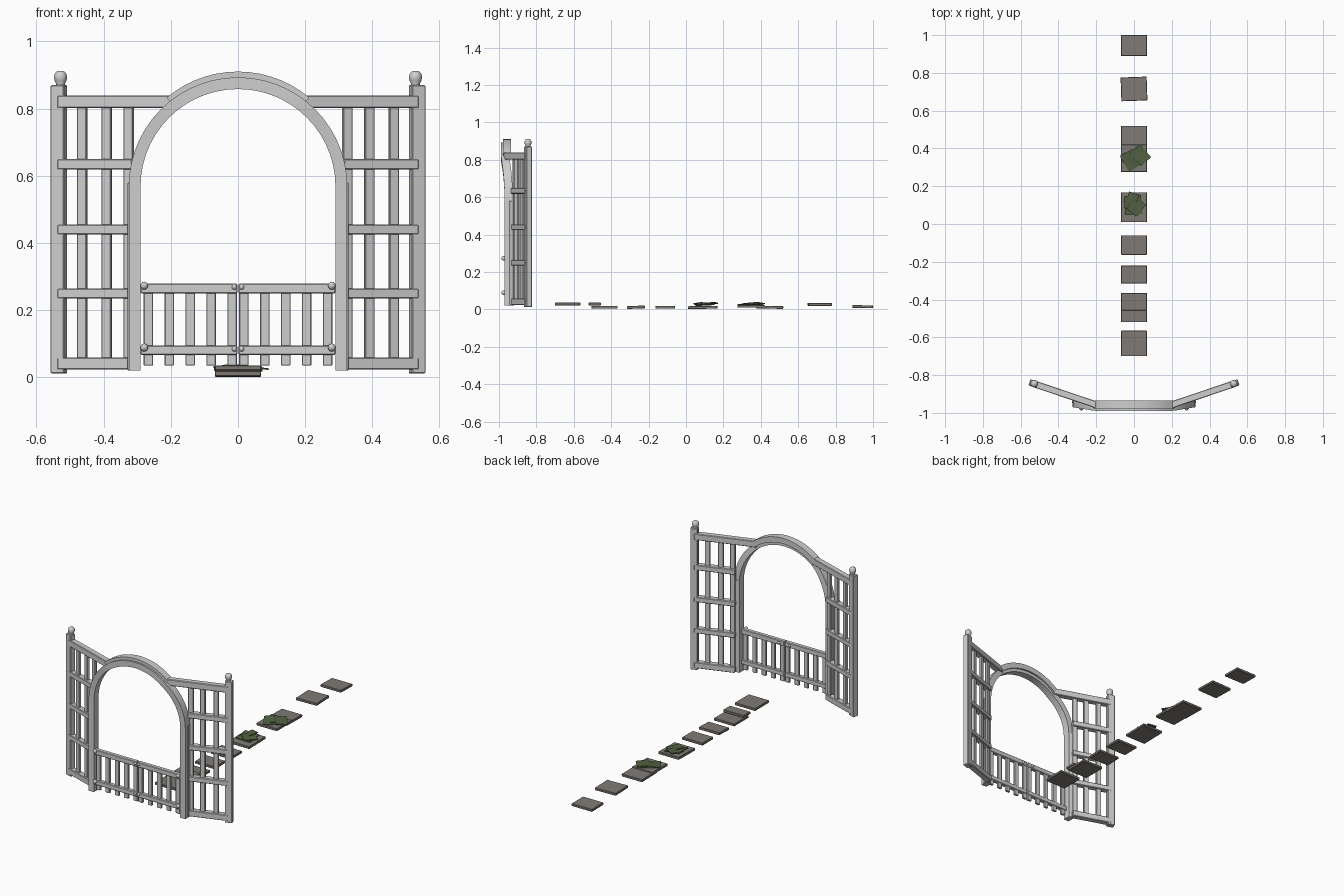
import bpy, bmesh, math
from mathutils import Matrix, Vector, Euler

cube = bpy.data.objects.get("Cube")
if cube:
    bpy.data.objects.remove(cube)


def material(name, color):
    m = bpy.data.materials.new(name)
    m.use_nodes = True
    m.diffuse_color = (*color, 1)
    bsdf = next(n for n in m.node_tree.nodes if n.type == 'BSDF_PRINCIPLED')
    bsdf.inputs["Base Color"].default_value = (*color, 1)
    bsdf.inputs["Roughness"].default_value = 0.8
    return m


PAINT = material("pale grey paint", (0.62, 0.62, 0.62))
STONE = material("brown grey stone", (0.215, 0.195, 0.175))
LEAF = material("dark green leaf", (0.085, 0.125, 0.055))


def finish(name, bm, mat, smooth=False):
    bmesh.ops.recalc_face_normals(bm, faces=bm.faces)
    me = bpy.data.meshes.new(name)
    bm.to_mesh(me)
    bm.free()
    me.materials.append(mat)
    ob = bpy.data.objects.new(name, me)
    bpy.context.collection.objects.link(ob)
    if smooth:
        bpy.ops.object.select_all(action='DESELECT')
        ob.select_set(True)
        bpy.context.view_layer.objects.active = ob
        bpy.ops.object.shade_smooth_by_angle(angle=math.radians(40))
    return ob


def box(name, center, size, rot=(0, 0, 0), mat=PAINT, bevel=0.003):
    bm = bmesh.new()
    bmesh.ops.create_cube(bm, size=1, matrix=Matrix.Diagonal((*size, 1)))
    if bevel:
        bmesh.ops.bevel(bm, geom=bm.edges[:], offset=bevel, segments=1, affect='EDGES')
    bm.transform(Matrix.Translation(center) @ Euler(rot).to_matrix().to_4x4())
    return finish(name, bm, mat)


def lathe(name, center, profile, steps=14):
    bm = bmesh.new()
    rings = []
    for r, z in profile:
        rings.append([bm.verts.new((center[0] + r * math.cos(a), center[1] + r * math.sin(a), z))
                      for a in (math.tau * i / steps for i in range(steps))])
    for a, b in zip(rings, rings[1:]):
        for i in range(steps):
            j = (i + 1) % steps
            bm.faces.new((a[i], a[j], b[j], b[i]))
    bm.faces.new(rings[0])
    bm.faces.new(rings[-1])
    return finish(name, bm, PAINT, True)


def knob(name, center, radius):
    bm = bmesh.new()
    bmesh.ops.create_uvsphere(bm, u_segments=10, v_segments=6, radius=radius,
                              matrix=Matrix.Translation(center))
    return finish(name, bm, PAINT, True)


def band(name, pairs, y_of, depth):
    """Rectangular band through (inner, outer) points in the xz plane."""
    bm = bmesh.new()
    rings = []
    for (xi, zi), (xo, zo) in pairs:
        y = y_of((xi + xo) / 2)
        f, b = y - depth / 2, y + depth / 2
        rings.append([bm.verts.new(c) for c in
                      ((xi, f, zi), (xo, f, zo), (xo, b, zo), (xi, b, zi))])
    for a, b in zip(rings, rings[1:]):
        for i in range(4):
            j = (i + 1) % 4
            bm.faces.new((a[i], a[j], b[j], b[i]))
    bm.faces.new(rings[0])
    bm.faces.new(rings[-1])
    return finish(name, bm, PAINT, True)


def arc(start, end, steps, zc, ri, ro):
    out = []
    for k in range(steps + 1):
        t = math.radians(start + (end - start) * k / steps)
        c, s = math.cos(t), math.sin(t)
        out.append(((ri * c, zc + ri * s), (ro * c, zc + ro * s)))
    return out


# Arch with its two jambs, bent back slightly at the sides
def arch_y(x):
    return -0.967 + max(0, abs(x) - 0.2) * 0.18


def jamb(side, z):
    return ((side * 0.29, z), (side * 0.325, z))


band("arch", [jamb(1, 0.02), jamb(1, 0.3)] + arc(0, 180, 28, 0.568, 0.29, 0.325)
     + [jamb(-1, 0.3), jamb(-1, 0.02)], arch_y, 0.044)
band("arch_crown", arc(50, 130, 14, 0.58, 0.297, 0.33), lambda x: -0.957, 0.044)

# Side wings: lines running back from the arch to the corner posts
INNER, OUTER = Vector((0.2, -0.957)), Vector((0.533, -0.845))
ANGLE = math.atan2(OUTER.y - INNER.y, OUTER.x - INNER.x)


def wing_y(x):
    return INNER.y + (x - INNER.x) * math.tan(ANGLE)


for s, side in ((1, "left"), (-1, "right")):
    rot = (0, 0, s * ANGLE)
    # Corner post and finial
    box(side + "_post", (s * OUTER.x, OUTER.y, 0.441), (0.043, 0.034, 0.858), rot)
    lathe(side + "_finial", (s * 0.528, OUTER.y),
          [(0.013, 0.865), (0.013, 0.873), (0.018, 0.884), (0.02, 0.894),
           (0.016, 0.906), (0.008, 0.912)])
    # Jamb backing that ties the arch to the lattice
    box(side + "_jamb_back", (s * 0.312, -0.936, 0.3), (0.028, 0.03, 0.56), rot)
    # Cross rails
    for i, (z, h, x0) in enumerate(((0.82, 0.038, 0.19), (0.634, 0.032, 0.31),
                                    (0.44, 0.03, 0.31), (0.25, 0.03, 0.31),
                                    (0.041, 0.036, 0.31))):
        xm = (x0 + OUTER.x) / 2
        length = (OUTER.x - x0) / math.cos(ANGLE)
        box(f"{side}_rail_{i}", (s * xm, wing_y(xm), z), (length, 0.036, h), rot)
    # Lattice slats
    for i, x in enumerate((0.325, 0.39, 0.463)):
        box(f"{side}_slat_{i}", (s * x, wing_y(x), 0.425), (0.029, 0.016, 0.78), rot, bevel=0.002)
    # Gate leaf
    for z, h, label in ((0.265, 0.03, "top"), (0.081, 0.028, "bottom")):
        box(f"{side}_gate_{label}_rail", (s * 0.146, -0.957, z), (0.288, 0.026, h))
        knob(f"{side}_gate_{label}_hinge", (s * 0.279, -0.975, z + 0.008), 0.012)
        knob(f"{side}_gate_{label}_stud", (s * 0.011, -0.972, z + 0.004), 0.008)
    for i in range(5):
        box(f"{side}_picket_{i}", (s * (0.0175 + 0.0623 * i), -0.954, 0.148),
            (0.028, 0.014, 0.226), bevel=0.002)
    # Latch bumps on the back of the gate
    knob(side + "_latch", (s * 0.035, -0.941, 0.265), 0.008)

# Stepping stones: y from, y to, bottom height, tilt and turn in degrees
stones = [(-0.70, -0.565, 0.021, 0, 0), (-0.52, -0.455, 0.021, 0, 0),
          (-0.505, -0.365, 0.004, 0, 0), (-0.315, -0.22, 0.004, 2, 0),
          (-0.163, -0.06, 0.004, 0, 0), (0.01, 0.168, 0.003, 1, 0),
          (0.275, 0.42, 0.009, 0, 0), (0.375, 0.52, 0.004, -1, 0),
          (0.652, 0.778, 0.019, 0, 2), (0.89, 1.0, 0.007, -1, 0)]
for i, (y0, y1, z, tilt, turn) in enumerate(stones):
    box(f"stepping_stone_{i}", (0, (y0 + y1) / 2, z + 0.0075), (0.138, y1 - y0, 0.015),
        (math.radians(tilt), 0, math.radians(turn)), STONE, 0.002)

# Moss leaves lying on two of the stones: x, y, height, size, tilts and turn in degrees
leaves = [(0.0, 0.345, 0.026, 0.115, 0.09, 4, 3, 32),
          (0.035, 0.365, 0.031, 0.09, 0.07, -5, 4, -50),
          (-0.025, 0.345, 0.031, 0.07, 0.075, 5, -6, 28),
          (-0.005, 0.1, 0.026, 0.09, 0.1, 3, 4, 5),
          (0.012, 0.092, 0.03, 0.07, 0.08, -5, 5, -38),
          (-0.012, 0.125, 0.031, 0.055, 0.08, 6, -6, -20)]
for i, (x, y, z, w, d, *turns) in enumerate(leaves):
    box(f"moss_leaf_{i}", (x, y, z), (w, d, 0.005),
        [math.radians(t) for t in turns], LEAF, 0)
